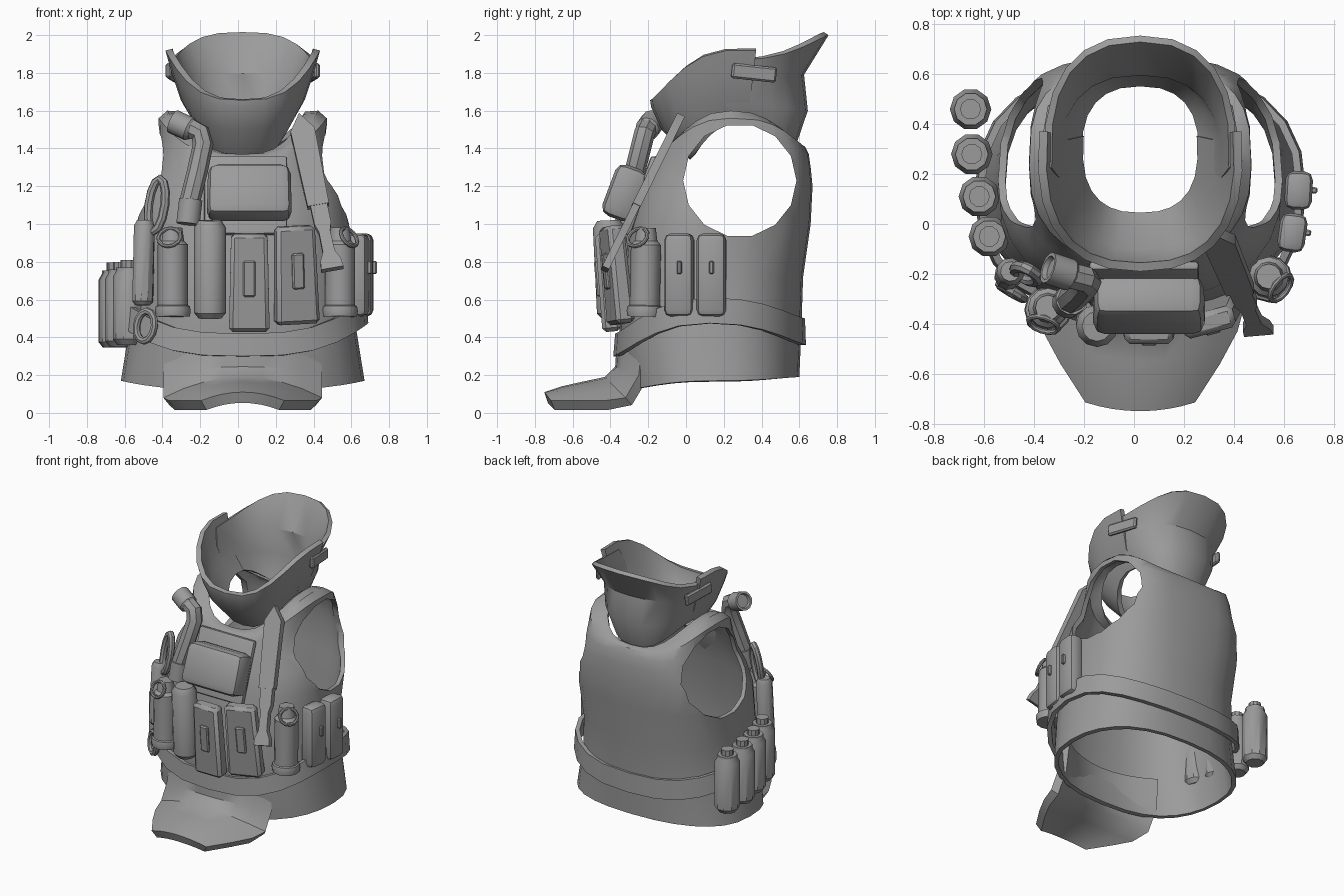
import bpy, bmesh, math
from mathutils import Vector, Matrix, Euler

if "Cube" in bpy.data.objects:
    bpy.data.objects.remove(bpy.data.objects["Cube"])

CX = 0.025  # vest centre line


def add(name, me):
    ob = bpy.data.objects.new(name, me)
    bpy.context.collection.objects.link(ob)
    return ob


def bake(ob):
    # replace an object by its evaluated mesh
    bpy.context.view_layer.update()
    dg = bpy.context.evaluated_depsgraph_get()
    me = bpy.data.meshes.new_from_object(ob.evaluated_get(dg))
    name = ob.name
    bpy.data.objects.remove(ob)
    return add(name, me)


def grid(name, rows, closed=False, thick=0.03):
    # skin rows of points into a shell with thickness
    n = len(rows[0])
    faces = [(j * n + i, j * n + (i + 1) % n, (j + 1) * n + (i + 1) % n, (j + 1) * n + i)
             for j in range(len(rows) - 1) for i in range(n if closed else n - 1)]
    me = bpy.data.meshes.new(name)
    me.from_pydata([p for r in rows for p in r], [], faces)
    ob = add(name, me)
    m = ob.modifiers.new("thick", 'SOLIDIFY')
    m.thickness, m.offset = thick, -1
    return bake(ob)


def ring(a0, a1, n, hw, yf, yb, zf, zs, zb, pb=2.4):
    # oval section whose height differs at front, side and back; pb squares the back
    pts = []
    full = a1 - a0 >= 360
    for i in range(n):
        a = math.radians(a0 + (a1 - a0) * i / (n if full else n - 1))
        c, s = math.cos(a), math.sin(a)
        p, ze = (pb, zb) if s > 0 else (2.4, zf)
        x, y = (math.copysign(abs(k) ** (2 / p), k) for k in (c, s))
        pts.append((CX + hw * x, (yf + yb) / 2 + (yb - yf) / 2 * y, ze + (zs - ze) * abs(c) ** 2.5))
    return pts


def box(name, size, loc, rot=(0, 0, 0), bevel=0.03, taper=1.0, seg=2):
    bm = bmesh.new()
    bmesh.ops.create_cube(bm, size=1)
    for v in bm.verts:
        k = taper if v.co.z > 0 else 1
        v.co = Vector((v.co.x * size[0] * k, v.co.y * size[1] * k, v.co.z * size[2]))
    bmesh.ops.bevel(bm, geom=bm.edges[:], offset=bevel, segments=seg, affect='EDGES', profile=0.5)
    e = Euler([math.radians(r) for r in rot])
    bm.transform(Matrix.Translation(loc) @ e.to_matrix().to_4x4())
    me = bpy.data.meshes.new(name)
    bm.to_mesh(me)
    return add(name, me)


def lathe(name, prof, base, top, n=12):
    # profile of (radius, distance) turned about the line base -> top
    base, top = Vector(base), Vector(top)
    q = (top - base).to_track_quat('Z', 'Y')
    bm = bmesh.new()
    loops = [[bm.verts.new(base + q @ Vector((r * math.cos(math.tau * i / n), r * math.sin(math.tau * i / n), h)))
              for i in range(n)] for r, h in prof]
    for a, b in zip(loops, loops[1:]):
        for i in range(n):
            bm.faces.new((a[i], a[(i + 1) % n], b[(i + 1) % n], b[i]))
    bm.faces.new(loops[0][::-1])
    bm.faces.new(loops[-1])
    me = bpy.data.meshes.new(name)
    bm.to_mesh(me)
    return add(name, me)


def tube(name, pts, r, cyclic=False):
    cu = bpy.data.curves.new(name, 'CURVE')
    cu.dimensions, cu.bevel_depth, cu.bevel_resolution, cu.use_fill_caps = '3D', r, 2, True
    sp = cu.splines.new('POLY')
    sp.points.add(len(pts) - 1)
    for p, co in zip(sp.points, pts):
        p.co = (*co, 1)
    sp.use_cyclic_u = cyclic
    return bake(add(name, cu))


def loop(name, c, u, v, ru, rv, r, n=12):
    # closed wire ring in the plane of u and v
    c, u, v = Vector(c), Vector(u).normalized(), Vector(v).normalized()
    return tube(name, [c + u * ru * math.cos(math.tau * i / n) + v * rv * math.sin(math.tau * i / n)
                       for i in range(n)], r, True)


def plate(name, poly, thick, origin, along):
    # flat outline of (width, length) extruded and laid along a direction
    z = Vector(along).normalized()
    y = z.cross(Vector((1, 0, 0))).normalized()
    x = y.cross(z)
    bm = bmesh.new()
    sides = [[bm.verts.new(Vector(origin) + x * w + z * l + y * t) for w, l in poly] for t in (-thick / 2, thick / 2)]
    n = len(poly)
    bm.faces.new(sides[0])
    bm.faces.new(sides[1][::-1])
    for i in range(n):
        bm.faces.new((sides[0][i], sides[1][i], sides[1][(i + 1) % n], sides[0][(i + 1) % n]))
    bmesh.ops.recalc_face_normals(bm, faces=bm.faces)
    me = bpy.data.meshes.new(name)
    bm.to_mesh(me)
    return add(name, me)


# vest shell: half width, front y, back y, then front/side/back height, back squareness
levels = [(.645, -.31, .60, .12, .17, .19), (.595, -.355, .61, .40, .48, .42), (.57, -.33, .62, .70, .74, .72, 2.5),
          (.57, -.30, .66, 1.0, 1.0, 1.0, 2.7), (.54, -.25, .67, 1.17, 1.15, 1.2, 3),
          (.475, -.22, .66, 1.26, 1.27, 1.3, 3.4), (.45, -.19, .65, 1.32, 1.43, 1.37, 3.4),
          (.445, -.16, .63, 1.36, 1.56, 1.41, 3), (.40, -.13, .61, 1.37, 1.60, 1.42), (.33, -.10, .595, 1.37, 1.595, 1.42)]
vest = grid("vest_shell", [ring(0, 360, 28, *l) for l in levels], True, .03)
# arm openings
cut = lathe("arm_cutter", [(.3, 0), (.3, 2)], (-1, .285, 1.23), (1, .285, 1.23), 14)
m = vest.modifiers.new("arms", 'BOOLEAN')
m.object, m.operation, m.solver = cut, 'DIFFERENCE', 'EXACT'
vest = bake(vest)
bpy.data.objects.remove(cut)

# waist belt, standing slightly off the shell
grid("waist_belt", [ring(0, 360, 24, .665, -.385, .635, .30, .475, .36),
                    ring(0, 360, 24, .655, -.375, .63, .42, .61, .50)], True, .03)

# flared collar: rear half and overlapping front half
grid("collar_back", [ring(-5, 185, 13, *l) for l in
                     [(.26, .02, .58, 1.42, 1.54, 1.41), (.32, -.13, .645, 1.6, 1.64, 1.6),
                      (.355, -.15, .625, 1.78, 1.76, 1.79), (.385, -.18, .755, 1.9, 1.87, 2.0)]], thick=.03)
grid("collar_front", [ring(-190, 10, 15, *l) for l in
                      [(.26, .02, .56, 1.34, 1.54, 1.52), (.33, -.13, .63, 1.5, 1.66, 1.64),
                       (.38, -.185, .70, 1.62, 1.81, 1.78), (.41, -.19, .72, 1.655, 1.92, 1.9)]], thick=.035)
for s in (-1, 1):
    box("collar_strap", (.03, .24, .08), (CX + s * .375, .36, 1.80), (-6, 0, s * 10), .01, seg=1)

# groin flap: half width, y centre/edge, z centre/edge, from tip to belt
rows = []
for hw, yc, ye, zc, ze in [(.22, -.75, -.715, .11, .065), (.32, -.66, -.56, .14, .065), (.39, -.55, -.43, .165, .065),
                           (.42, -.43, -.32, .19, .08), (.42, -.375, -.25, .245, .2), (.41, -.365, -.23, .40, .40)]:
    rows.append([(CX + hw * s / 4, yc + (ye - yc) * (s / 4) ** 2, zc + (ze - zc) * (s / 4) ** 2)
                 for s in range(-4, 5)])
grid("groin_flap", rows, thick=.06)

# chest pouch with backing panel
box("chest_panel", (.44, .04, .44), (.04, -.24, 1.15), (-20, 0, 0), .015)
box("chest_pouch", (.45, .18, .29), (.06, -.325, 1.165), (-20, 0, 0), .05, .97)

# magazine pouches with closure tabs
for x, y, z, w, yaw, roll in ((.06, -.415, .69, .215, 0, 0), (.305, -.37, .73, .235, 15, -3)):
    box("magazine_pouch", (w, .10, .52), (x, y, z), (5, roll, yaw), .02, .9, 1)
    k = math.radians(yaw)
    box("magazine_tab", (.065, .03, .19), (x + math.sin(k) * .05, y - math.cos(k) * .05, z + .02),
        (5, roll, yaw), .008, seg=1)

# round front pouch
lathe("round_pouch", [(.06, 0), (.085, .03), (.085, .48), (.06, .52)], (-.148, -.385, .5), (-.148, -.41, 1.02))

# smoke canisters with pull ring
for x, y, dx, dy in ((-.345, -.345, -.3, -.95), (.54, -.22, .8, -.6)):
    b, t = (x, y, .51), (x, y + .01, .98)
    lathe("canister", [(.09, 0), (.095, .03), (.09, .055), (.08, .06), (.08, .38), (.06, .40), (.05, .47)], b, t)
    loop("pull_ring", (x + dx * .06, y + dy * .06, .93), (-dy, dx, 0), (-dx * .5, -dy * .5, .85), .062, .055, .011)

# angled torch
tube("torch_body", [(-.26, -.31, 1.02), (-.255, -.305, 1.12), (-.215, -.27, 1.28), (-.185, -.235, 1.42),
                    (-.2, -.22, 1.48), (-.26, -.205, 1.51)], .055)
lathe("torch_head", [(.05, 0), (.065, .02), (.065, .12), (.05, .12), (.045, .10)], (-.24, -.21, 1.495), (-.36, -.17, 1.55))
lathe("torch_cap", [(.064, 0), (.064, .13)], (-.265, -.315, 1.0), (-.25, -.30, 1.13))

# sheathed knife hung across the chest
o, d = (.50, -.43, .76), (-.175, .40, .81)
plate("knife_sheath", [(-.06, .38), (.055, .38), (.065, .83), (0, .93), (-.065, .83)], .045, o, d)
half = [(.06, .0), (.055, .05), (.032, .1), (.03, .22), (.045, .27), (.045, .39)]
plate("knife_handle", half + [(-w, l) for w, l in half[::-1]], .04, o, d)

# right side pouches with tabs
for x, y, yaw in ((.635, -.035, -8), (.66, .135, -3)):
    box("side_pouch", (.11, .155, .44), (x, y, .73), (0, 0, yaw), .035)
    box("side_pouch_tab", (.03, .025, .07), (x + .06, y, .77), (0, 0, yaw), .006, seg=1)

# left row of capped bottles
for x, y, z in ((-.655, .46, .345), (-.65, .28, .345), (-.62, .11, .35), (-.58, -.05, .36)):
    lathe("bottle", [(.06, 0), (.083, .03), (.083, .36), (.066, .39), (.066, .41), (.042, .41), (.042, .45)],
          (x, y, z), (x, y, z + 1), 10)

# left slim canister with cord loops
lathe("slim_canister", [(.04, 0), (.056, .02), (.056, .42), (.04, .45)], (-.505, -.21, .57), (-.495, -.19, 1.02), 10)
loop("upper_cord", (-.43, -.20, 1.10), (1, -.6, 0), (.12, .1, 1), .05, .14, .024)
loop("lower_cord", (-.49, -.27, .46), (1, -.6, 0), (.1, 0, 1), .055, .08, .02)

# dark grey cloth, smooth shading with sharp edges kept
grey = bpy.data.materials.new("grey_cloth")
grey.diffuse_color = (.33, .33, .33, 1)
grey.use_nodes = True
grey.node_tree.nodes["Principled BSDF"].inputs["Base Color"].default_value = grey.diffuse_color
for ob in bpy.context.scene.objects:
    ob.data.materials.clear()
    ob.data.materials.append(grey)
    ob.select_set(True)
bpy.context.view_layer.objects.active = vest
bpy.ops.object.shade_smooth_by_angle(angle=math.radians(35))
